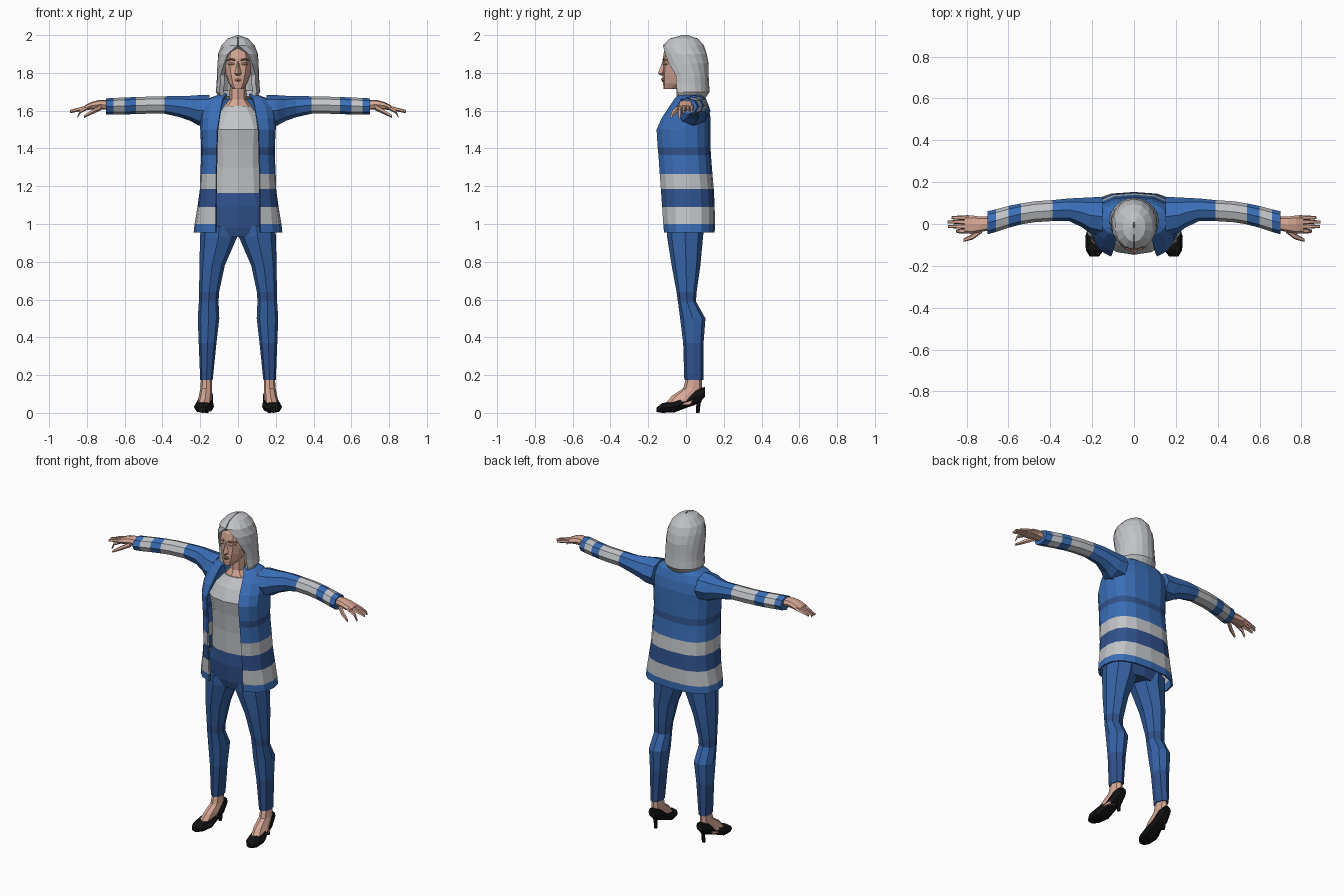
import bpy, bmesh, math
from mathutils import Vector


def mat(name, r, g, b):
    m = bpy.data.materials.new(name)
    m.diffuse_color = (r, g, b, 1)
    return m


BLUE = mat("bright blue", .042, .155, .47)
NAVY = mat("navy blue", .03, .085, .27)
DENIM = mat("denim blue", .036, .125, .38)
GREY = mat("light grey", .54, .55, .57)
SKIN = mat("skin", .68, .39, .30)
LIP = mat("dark skin", .42, .20, .15)
BLACK = mat("black", .006, .006, .006)


def spow(v, p):
    return math.copysign(abs(v) ** p, v)


def ring(axis, pos, c, r, n=8, p=1.0, gap=None):
    """Oval section across an axis; gap = half width of an opening at the front."""
    a0 = 0 if gap is None else math.asin(min(1, gap / r[0]) ** (1 / p))
    count = n if gap is None else n + 1
    pts = []
    for i in range(count):
        t = a0 + (2 * math.pi - 2 * a0) * i / n
        u = c[0] + r[0] * spow(math.sin(t), p)
        v = c[1] - r[1] * spow(math.cos(t), p)
        pts.append({'z': (u, v, pos), 'x': (pos, u, v), 'y': (u, pos, v)}[axis])
    return pts


def loft(name, rings, mats, rule=None, closed=True, mirror=False, thick=0):
    bm = bmesh.new()
    rows = [[bm.verts.new(p) for p in r] for r in rings]
    n = len(rows[0])
    for a, b in zip(rows, rows[1:]):
        for i in range(n if closed else n - 1):
            j = (i + 1) % n
            bm.faces.new((a[i], a[j], b[j], b[i]))
    if closed:
        bm.faces.new(rows[0])
        bm.faces.new(rows[-1])
        bmesh.ops.recalc_face_normals(bm, faces=bm.faces)
    if rule:
        for f in bm.faces:
            f.material_index = rule(f.calc_center_median())
    me = bpy.data.meshes.new(name)
    bm.to_mesh(me)
    bm.free()
    for m in mats:
        me.materials.append(m)
    ob = bpy.data.objects.new(name, me)
    bpy.context.collection.objects.link(ob)
    if thick:
        s = ob.modifiers.new("thickness", 'SOLIDIFY')
        s.thickness, s.offset = thick, -1
    if mirror:
        ob.modifiers.new("mirror", 'MIRROR')
    return ob


def stack(rows, n, p=1.0):
    """Upright sections given as (z, half width, front y, back y[, gap])."""
    return [ring('z', r[0], (0, (r[2] + r[3]) / 2), (r[1], (r[3] - r[2]) / 2), n, p,
                 r[4] if len(r) > 4 else None) for r in rows]


# Head and neck
loft("head", stack([(1.715, .028, -.118, -.04), (1.745, .05, -.122, .02), (1.79, .066, -.124, .06),
                    (1.83, .075, -.122, .08), (1.875, .077, -.123, .085), (1.915, .07, -.116, .075),
                    (1.95, .05, -.085, .05)], 12, .85), [SKIN])
loft("neck", stack([(1.56, .09, -.09, .06), (1.62, .078, -.068, .06), (1.66, .045, -.05, .05),
                    (1.77, .042, -.05, .05)], 8), [SKIN])
loft("nose", stack([(1.785, .012, -.13, -.10), (1.797, .019, -.149, -.10), (1.825, .011, -.138, -.10),
                    (1.862, .008, -.124, -.10)], 4), [SKIN])
loft("lips", stack([(1.752, .012, -.126, -.10), (1.763, .024, -.13, -.10), (1.773, .014, -.129, -.10)], 6),
     [LIP])
loft("eyebrow", [ring('x', .016, (-.117, 1.868), (.009, .005), 4), ring('x', .04, (-.114, 1.873), (.009, .005), 4),
                 ring('x', .06, (-.096, 1.866), (.008, .003), 4)], [LIP], mirror=True)
loft("eyelid", [ring('x', .018, (-.116, 1.848), (.007, .004), 6), ring('x', .034, (-.113, 1.848), (.012, .008), 6),
                ring('x', .054, (-.098, 1.848), (.007, .004), 6)], [SKIN], mirror=True)

# Hair shell, open over the face
loft("hair", stack([(1.662, .095, -.08, .10, .083), (1.70, .118, -.10, .125, .10), (1.745, .113, -.10, .122, .093),
                    (1.785, .112, -.105, .12, .094), (1.85, .11, -.122, .12, .074), (1.90, .106, -.127, .11, .055),
                    (1.945, .09, -.122, .095, .004), (1.982, .055, -.085, .062, .002),
                    (2.0, .004, -.02, .01, .0005)], 14), [GREY], closed=False, thick=.025)

# Shirt
loft("shirt", stack([(1.165, .15, -.112, .09), (1.3, .14, -.117, .09), (1.41, .14, -.13, .09),
                     (1.5, .148, -.147, .09), (1.57, .12, -.112, .08), (1.625, .07, -.07, .06)], 12, .8), [GREY])


# Open jacket with stripes by height
def jacket_rule(c):
    if 1.0 < c.z < 1.09 or 1.185 < c.z < 1.265:
        return 2
    return 1 if 1.09 < c.z < 1.185 or 1.365 < c.z < 1.405 else 0


loft("jacket", stack([(.955, .235, -.125, .152, .118), (1.0, .23, -.13, .153, .118), (1.09, .215, -.138, .152, .118),
                      (1.185, .202, -.147, .147, .117), (1.265, .2, -.153, .14, .116), (1.365, .195, -.16, .132, .114),
                      (1.405, .195, -.164, .13, .113), (1.5, .2, -.168, .13, .11), (1.56, .2, -.138, .13, .1),
                      (1.62, .19, -.095, .12, .09), (1.665, .155, -.065, .105, .08),
                      (1.69, .09, -.045, .08, .06)], 14, .75),
     [BLUE, NAVY, GREY], jacket_rule, closed=False, thick=.01)

# Sleeves with stripes by distance from the middle
sleeve = [(.15, .035, 1.6, .095, .082), (.21, .042, 1.602, .085, .08), (.25, .055, 1.612, .07, .067),
          (.31, .068, 1.622, .054, .056), (.39, .064, 1.63, .05, .046), (.48, .058, 1.629, .05, .045),
          (.54, .048, 1.627, .05, .045), (.60, .034, 1.625, .052, .045), (.66, .016, 1.623, .054, .044),
          (.70, .006, 1.622, .055, .043)]
loft("sleeve", [ring('x', x, (y, z), (ry, rz), 8) for x, y, z, ry, rz in sleeve], [BLUE, GREY],
     lambda c: int(.39 < c.x < .54 or .60 < c.x < .66), mirror=True)

# Hands
palm = [(.68, .004, 1.63, .032, .026), (.735, -.002, 1.632, .037, .025), (.775, -.003, 1.626, .044, .02),
        (.81, -.002, 1.615, .042, .013)]
loft("palm", [ring('x', x, (y, z), (ry, rz), 8, .85) for x, y, z, ry, rz in palm], [SKIN], mirror=True)
for i, (y, tip, drop) in enumerate([(.03, .872, .012), (.01, .89, .012), (-.012, .888, .016), (-.034, .85, .045)]):
    loft("finger_%d" % (i + 1), [ring('x', .79, (y, 1.62), (.013, .012), 5),
                                 ring('x', .835, (y, 1.614 - drop * .4), (.011, .011), 5),
                                 ring('x', tip, (y, 1.61 - drop), (.007, .007), 5)], [SKIN], mirror=True)
loft("thumb", [ring('x', .725, (-.026, 1.618), (.016, .016), 5), ring('x', .77, (-.06, 1.596), (.015, .014), 5),
               ring('x', .815, (-.078, 1.57), (.008, .008), 5)], [SKIN], mirror=True)

# Trousers
loft("hips", stack([(.93, .13, -.085, .085), (.98, .18, -.1, .1), (1.09, .183, -.112, .12),
                    (1.175, .145, -.108, .1)], 12, .85), [NAVY])
leg = [(.99, .1, -.003, .096, .1), (.93, .103, -.005, .098, .095), (.78, .137, 0, .067, .076),
       (.64, .153, .003, .053, .053), (.59, .155, .005, .052, .048), (.5, .156, .036, .057, .067),
       (.37, .161, .039, .047, .054), (.175, .167, .042, .033, .051)]
loft("trouser_leg", [ring('z', z, (x, y), (rx, ry), 8, .9) for z, x, y, rx, ry in leg], [DENIM, NAVY],
     lambda c: int(c.z < .37 or .59 < c.z < .64), mirror=True)

# Feet and heeled shoes
foot = [(.2, .167, .045, .028, .04), (.13, .168, .035, .031, .05), (.09, .172, .0, .035, .075),
        (.045, .18, -.035, .04, .078)]
loft("foot", [ring('z', z, (x, y), (rx, ry), 8) for z, x, y, rx, ry in foot], [SKIN], mirror=True)
shoe = [(-.155, .19, .017, .022, .012), (-.125, .187, .026, .043, .026), (-.06, .18, .033, .053, .03),
        (0, .172, .058, .04, .032), (.06, .168, .09, .036, .043), (.1, .166, .11, .024, .026)]
loft("shoe", [ring('y', y, (x, z), (rx, rz), 8, .8) for y, x, z, rx, rz in shoe], [BLACK], mirror=True)
loft("shoe_heel", [ring('z', z, (.166, y), (r, r), 6) for z, y, r in [(0, .062, .01), (.05, .066, .011),
                                                                     (.1, .07, .028)]], [BLACK], mirror=True)
